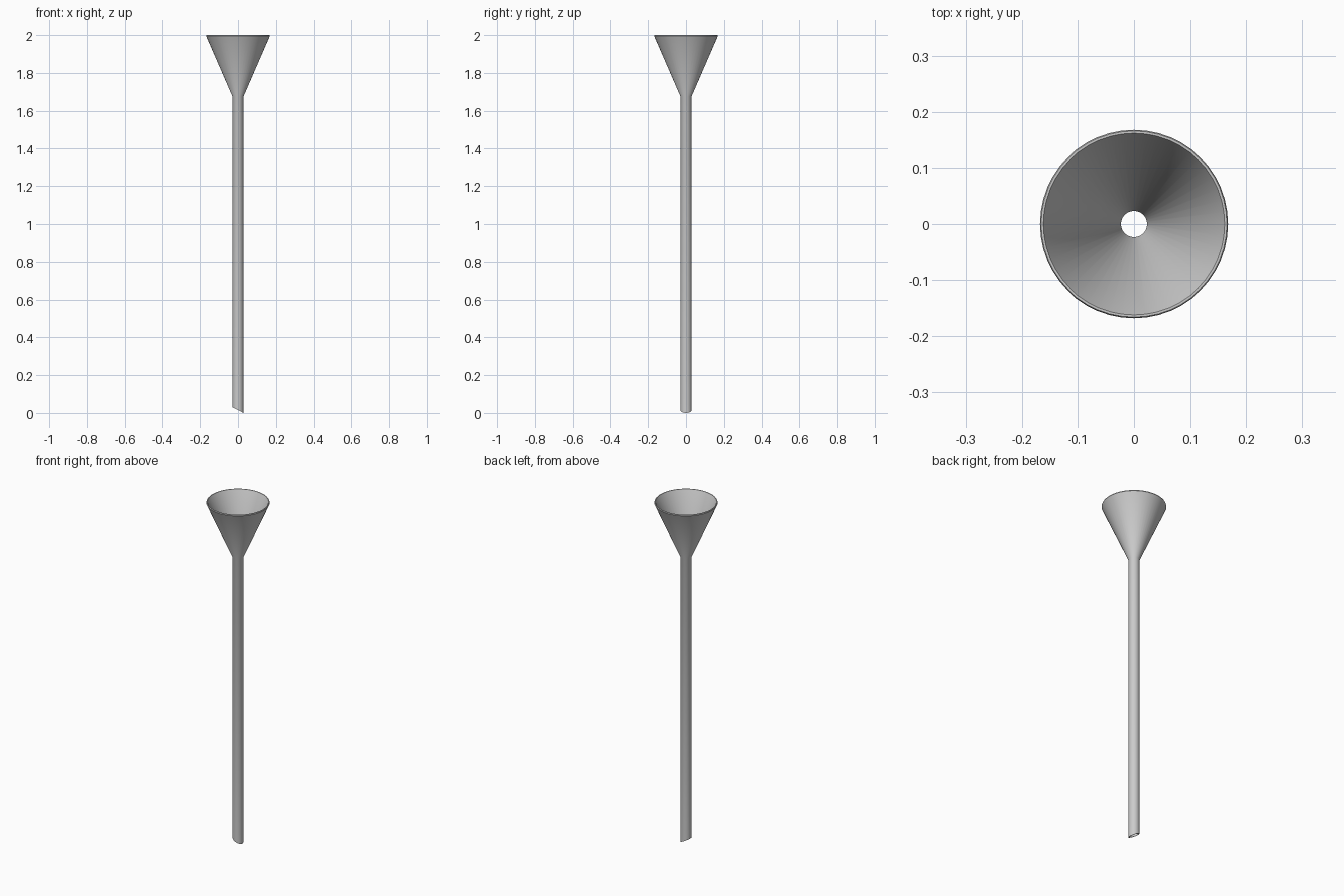
import bpy, bmesh, math

if "Cube" in bpy.data.objects:
    bpy.data.objects.remove(bpy.data.objects["Cube"])

SEG = 48
R_STEM, R_BORE, TIP = 0.029, 0.023, 0.03

# Closed wall profile (radius, z): outside from tip to rim, then inside back down
profile = [(R_STEM, 0.0), (R_STEM, 1.675), (0.168, 1.995), (0.166, 2.0),
           (0.162, 2.0), (0.160, 1.996), (R_BORE, 1.68), (R_BORE, 0.0)]

bm = bmesh.new()
rings = []
for r, z in profile:
    ring = []
    for i in range(SEG):
        a = 2 * math.pi * i / SEG
        x, y = r * math.cos(a), r * math.sin(a)
        # Slanted tip: lowest at +x
        h = TIP * (R_STEM - x) / (2 * R_STEM) if z == 0 else z
        ring.append(bm.verts.new((x, y, h)))
    rings.append(ring)

# Skin neighbouring rings, closing the wall at the tip
for k, low in enumerate(rings):
    high = rings[(k + 1) % len(rings)]
    for i in range(SEG):
        j = (i + 1) % SEG
        bm.faces.new((low[i], low[j], high[j], high[i]))
bmesh.ops.recalc_face_normals(bm, faces=bm.faces)

mesh = bpy.data.meshes.new("funnel")
bm.to_mesh(mesh)
bm.free()
funnel = bpy.data.objects.new("funnel", mesh)
bpy.context.collection.objects.link(funnel)

# Smooth walls, crisp tip edge
bpy.context.view_layer.objects.active = funnel
funnel.select_set(True)
bpy.ops.object.shade_smooth_by_angle(angle=math.radians(40))
